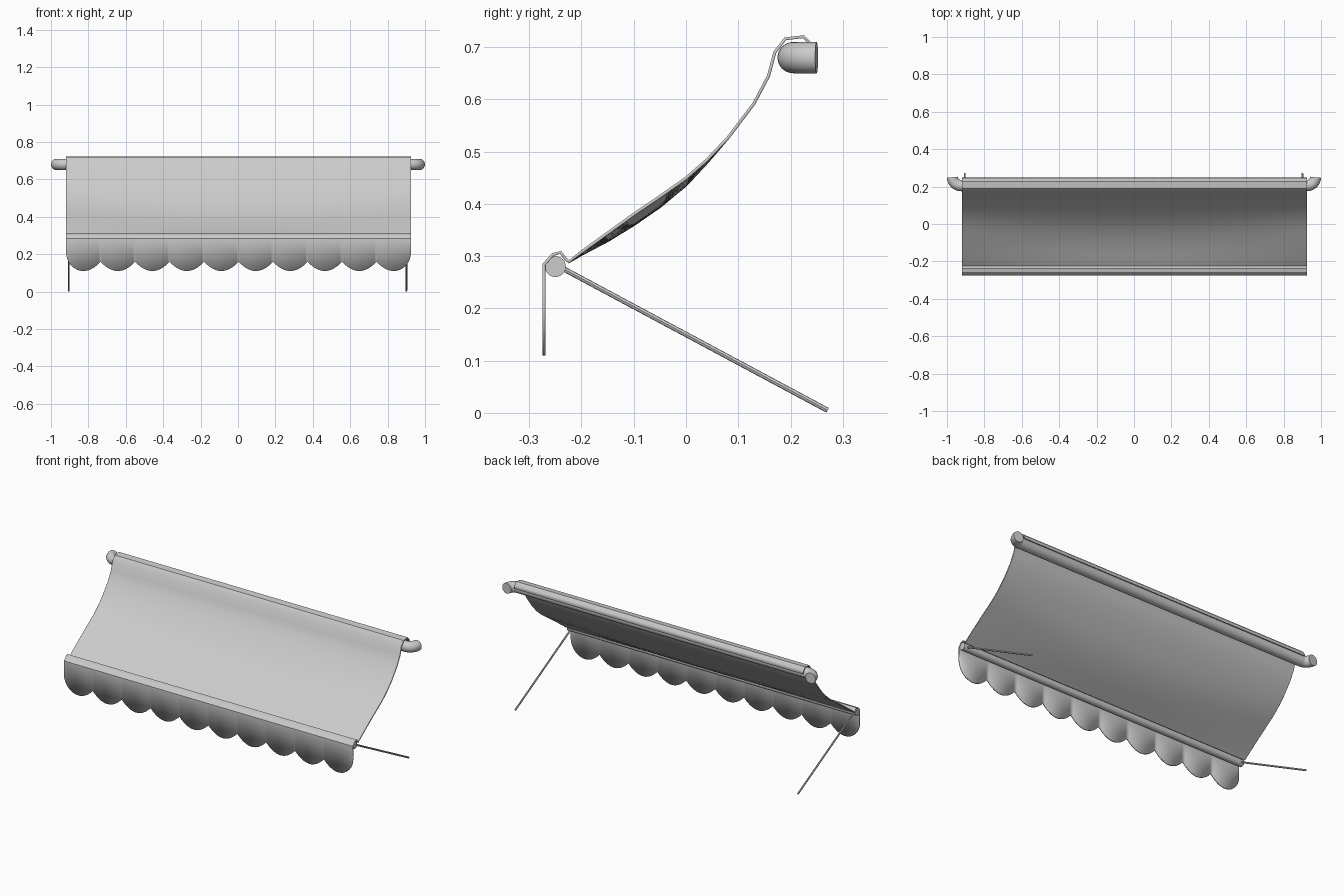
import bpy, bmesh, math
from mathutils import Vector

cube = bpy.data.objects.get("Cube")
if cube:
    bpy.data.objects.remove(cube, do_unlink=True)

grey = bpy.data.materials.new("grey")
GREY = (0.6, 0.6, 0.6, 1)
grey.use_nodes = True
grey.diffuse_color = GREY
grey.node_tree.nodes["Principled BSDF"].inputs["Base Color"].default_value = GREY


def finish(name, bm, angle=30):
    bmesh.ops.recalc_face_normals(bm, faces=bm.faces)
    mesh = bpy.data.meshes.new(name)
    bm.to_mesh(mesh)
    bm.free()
    mesh.materials.append(grey)
    obj = bpy.data.objects.new(name, mesh)
    bpy.context.collection.objects.link(obj)
    bpy.ops.object.select_all(action="DESELECT")
    obj.select_set(True)
    bpy.context.view_layer.objects.active = obj
    bpy.ops.object.shade_smooth_by_angle(angle=math.radians(angle))
    return obj


def tube(name, path, radius, sides):
    """Capped round tube along a path lying in one plane."""
    pts = [Vector(p) for p in path]
    bm = bmesh.new()
    rings = []
    for i, p in enumerate(pts):
        t = (pts[min(i + 1, len(pts) - 1)] - pts[max(i - 1, 0)]).normalized()
        u = t.cross(Vector((0, 0, 1))).normalized()
        v = u.cross(t)
        angles = [math.tau * k / sides for k in range(sides)]
        rings.append([bm.verts.new(p + radius * (u * math.cos(a) + v * math.sin(a)))
                      for a in angles])
    for a, b in zip(rings, rings[1:]):
        for k in range(sides):
            n = (k + 1) % sides
            bm.faces.new((a[k], a[n], b[n], b[k]))
    bm.faces.new(rings[0])
    bm.faces.new(rings[-1])
    return finish(name, bm)


# Wall rail, bent back towards the wall at both ends
bend = 0.045
right_end = [(0.925 + bend * math.sin(a), 0.205 + bend * (1 - math.cos(a)), 0.68)
             for a in (math.radians(11.25 * k) for k in range(9))]
left_end = [(-x, y, z) for x, y, z in reversed(right_end)]
rail = tube("wall_rail", left_end + right_end, 0.03, 24)

# Front bar and the two support arms
tube("front_bar", [(-0.92, -0.25, 0.28), (0.922, -0.25, 0.28)], 0.02, 24)
for side, x in (("right", -0.905), ("left", 0.9)):
    tube(side + "_support_arm", [(x, -0.25, 0.284), (x, 0.271, 0.005)], 0.005, 12)

# Canopy cloth: back edge, over the rail, down the slope, over the bar
PROFILE = [(0.245, 0.688), (0.238, 0.706), (0.225, 0.72), (0.19, 0.716),
           (0.17, 0.69), (0.158, 0.645), (0.13, 0.592), (0.08, 0.526),
           (0.04, 0.484), (0, 0.449), (-0.05, 0.414), (-0.1, 0.38),
           (-0.15, 0.344), (-0.2, 0.308), (-0.224, 0.289), (-0.231, 0.295),
           (-0.24, 0.307), (-0.255, 0.303), (-0.272, 0.284)]
HALF, MID, SCALLOPS, STEPS = 0.922, 0.003, 10, 16


def hem(t):
    """Height of the scalloped hem, t running 0..SCALLOPS along the front."""
    u = 2 * (t % 1) - 1
    if t < 0.5 or t > SCALLOPS - 0.5:
        return 0.21 - 0.1 * math.sqrt(max(0, 1 - u * u))
    return 0.11 + 0.05 * u * u


def sag(y, s):
    """Slack of the cloth between its side edges."""
    if not -0.22 < y < 0.06:
        return 0
    return 0.02 * math.sin(math.pi * (y + 0.22) / 0.28) * (1 - s * s)


bm = bmesh.new()
columns = []
count = SCALLOPS * STEPS
for i in range(count + 1):
    s = 2 * i / count - 1
    # Extra columns close to the rounded outer corners
    if abs(s) > 1 - 1 / SCALLOPS:
        e = (1 - abs(s)) * SCALLOPS
        s = math.copysign(1 - (1 - math.cos(e * math.pi / 2)) / SCALLOPS, s)
    x = MID + HALF * s
    t = (s + 1) * SCALLOPS / 2
    col = [bm.verts.new((x, y, z - sag(y, s))) for y, z in PROFILE]
    col.append(bm.verts.new((x, PROFILE[-1][0], hem(t))))
    columns.append(col)
for a, b in zip(columns, columns[1:]):
    for j in range(len(a) - 1):
        bm.faces.new((a[j], b[j], b[j + 1], a[j + 1]))
cloth = finish("canopy_cloth", bm)
solid = cloth.modifiers.new("thickness", "SOLIDIFY")
solid.thickness = 0.006
solid.offset = 0
